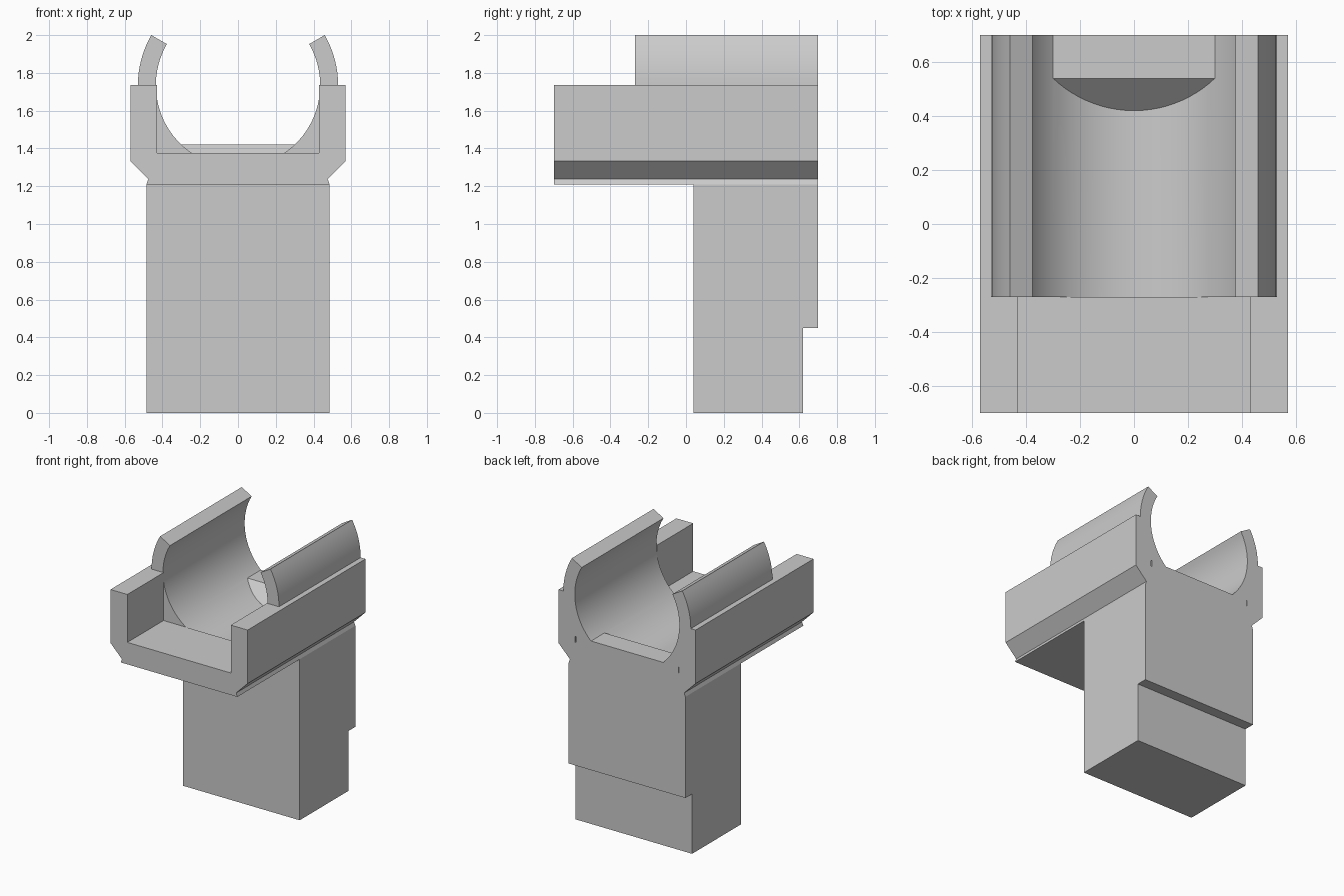
import bpy, bmesh
from math import sin, cos, radians

cube = bpy.data.objects.get("Cube")
if cube:
    bpy.data.objects.remove(cube, do_unlink=True)

grey = bpy.data.materials.new("plain grey")
grey.use_nodes = True
COLOUR = (0.6, 0.6, 0.6, 1)
grey.diffuse_color = COLOUR
grey.node_tree.nodes["Principled BSDF"].inputs["Base Color"].default_value = COLOUR

AXIS_Z = 1.735    # height of the bore's axis
FLOOR = 1.375     # floor of the front channel
BACK, STEP, FRONT = 0.7, -0.27, -0.7


def extrude(name, profile, axis, start, end):
    """Prism from an outline: (x, z) swept along y, or (y, z) swept along x."""
    def place(p, d):
        return (p[0], d, p[1]) if axis == "y" else (d, p[0], p[1])
    bm = bmesh.new()
    a = [bm.verts.new(place(p, start)) for p in profile]
    b = [bm.verts.new(place(p, end)) for p in profile]
    bm.faces.new(a)
    bm.faces.new(b[::-1])
    for i in range(len(a)):
        j = (i + 1) % len(a)
        bm.faces.new((a[i], b[i], b[j], a[j]))
    bmesh.ops.recalc_face_normals(bm, faces=bm.faces)
    mesh = bpy.data.meshes.new(name)
    bm.to_mesh(mesh)
    bm.free()
    mesh.materials.append(grey)
    obj = bpy.data.objects.new(name, mesh)
    bpy.context.collection.objects.link(obj)
    return obj


def arc(radius, first, last, steps):
    angles = [radians(first + (last - first) * i / steps) for i in range(steps + 1)]
    return [(radius * cos(t), AXIS_Z + radius * sin(t)) for t in angles]


def mirrored(half):
    """Complete a right-hand outline with its mirror image."""
    return half + [(-x, z) for x, z in reversed(half)]


def combine(target, other, operation):
    mod = target.modifiers.new(operation.lower(), "BOOLEAN")
    mod.object, mod.operation, mod.solver = other, operation, "EXACT"
    bpy.context.view_layer.objects.active = target
    bpy.ops.object.modifier_apply(modifier=mod.name)
    bpy.data.objects.remove(other, do_unlink=True)


# Shared outside of the cradle, from the underside up to the rim
side = [(0.485, 1.21), (0.475, 1.237), (0.57, 1.333), (0.57, AXIS_Z)]

# Cradle with round bore and two curved clip arms
outer = mirrored(side + arc(0.53, 0, 30, 8))
half = len(outer) // 2
bore = arc(0.435, 30, -210, 60)
holder = extrude("clip_holder", outer[:half] + bore + outer[half:], "y", STEP, BACK)

# Open square channel in front
tray = extrude("front_tray", mirrored(side + [(0.43, AXIS_Z), (0.43, FLOOR)]),
               "y", FRONT, STEP)
combine(holder, tray, "UNION")

# Leg with a set-back foot
leg = extrude("leg", [(0.04, 0), (0.62, 0), (0.62, 0.45), (BACK, 0.45),
                      (BACK, 1.21), (0.04, 1.21)], "x", -0.485, 0.485)
combine(holder, leg, "UNION")

# Sloped stop at the back end of the bore
stop = extrude("end_stop", [(0.40, 1.28), (BACK, 1.28), (BACK, 1.42), (0.54, 1.42)],
               "x", -0.31, 0.31)
combine(holder, stop, "UNION")

# Narrow slits in the back face
for s in (-1, 1):
    x = s * 0.43
    slit = extrude("slit", [(x - 0.004, FLOOR), (x + 0.004, FLOOR),
                            (x + 0.004, 1.42), (x - 0.004, 1.42)], "y", 0.66, 0.75)
    combine(holder, slit, "DIFFERENCE")

# Smooth bore and arms, crisp edges elsewhere
bpy.ops.object.select_all(action="DESELECT")
holder.select_set(True)
bpy.context.view_layer.objects.active = holder
bpy.ops.object.shade_smooth_by_angle(angle=radians(20))
